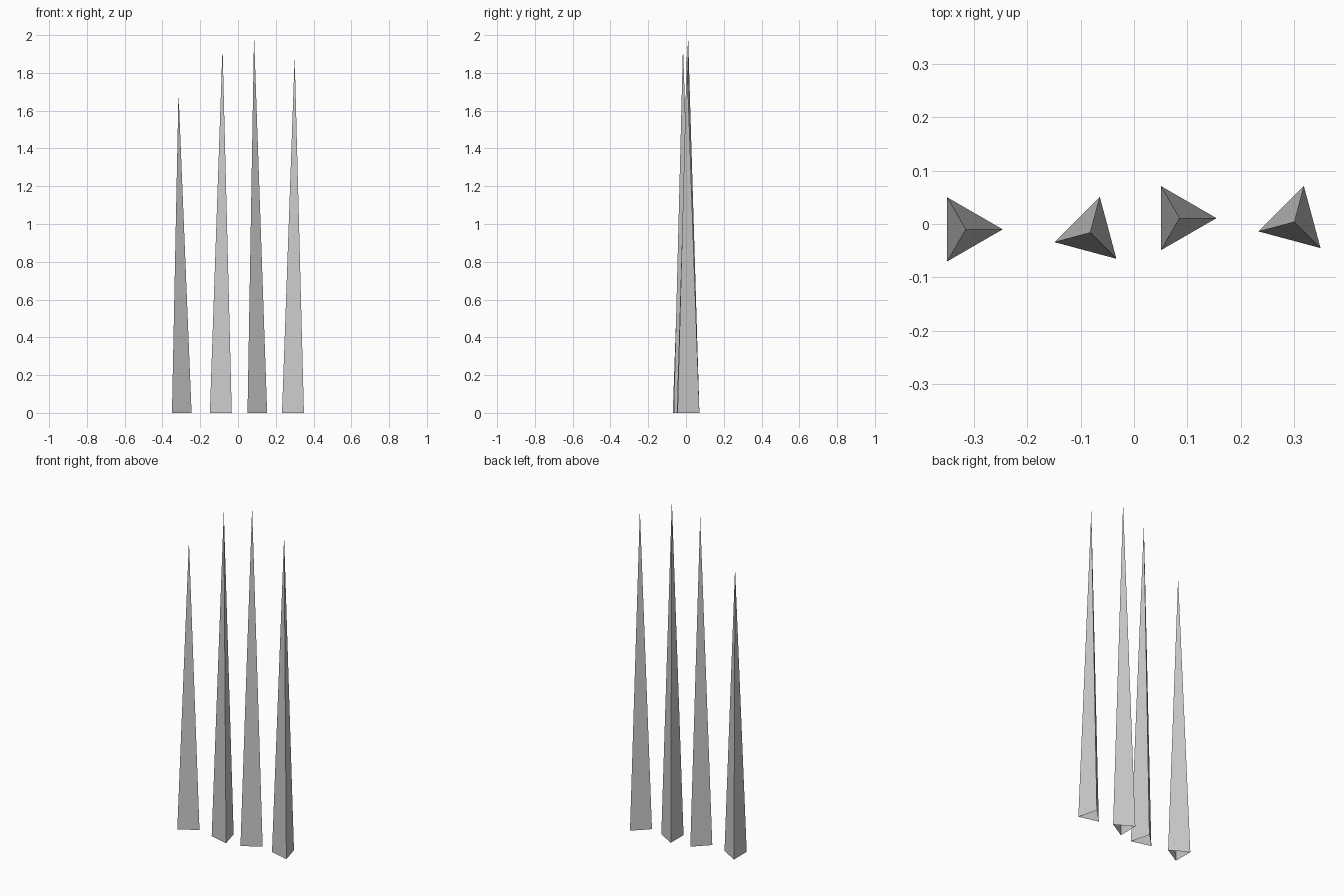
import bpy, bmesh
from math import cos, sin, tau, radians

cube = bpy.data.objects.get("Cube")
if cube:
    bpy.data.objects.remove(cube, do_unlink=True)

# Single plain grey
grey = bpy.data.materials.new("plain_grey")
grey.use_nodes = True
colour = (0.6, 0.6, 0.6, 1)
grey.diffuse_color = colour
grey.node_tree.nodes["Principled BSDF"].inputs["Base Color"].default_value = colour

RADIUS = 0.0693
SIDES = 3


def spike(name, x, y, height, turn):
    """Slender three-sided spike, open at the base."""
    bm = bmesh.new()
    tip = bm.verts.new((0, 0, height))
    ring = []
    for i in range(SIDES):
        a = radians(turn) + tau * i / SIDES
        ring.append(bm.verts.new((RADIUS * cos(a), RADIUS * sin(a), 0)))
    for i in range(SIDES):
        bm.faces.new((ring[i], ring[(i + 1) % SIDES], tip))
    mesh = bpy.data.meshes.new(name)
    bm.to_mesh(mesh)
    bm.free()
    mesh.materials.append(grey)
    obj = bpy.data.objects.new(name, mesh)
    obj.location = (x, y, 0)
    bpy.context.collection.objects.link(obj)


# Row of four spikes, alternately turned
spike("spike_outer_right", -0.315, -0.010, 1.70, 0)
spike("spike_inner_right", -0.082, -0.016, 1.94, 75)
spike("spike_inner_left", 0.085, 0.011, 2.00, 0)
spike("spike_outer_left", 0.300, 0.004, 1.885, 75)
